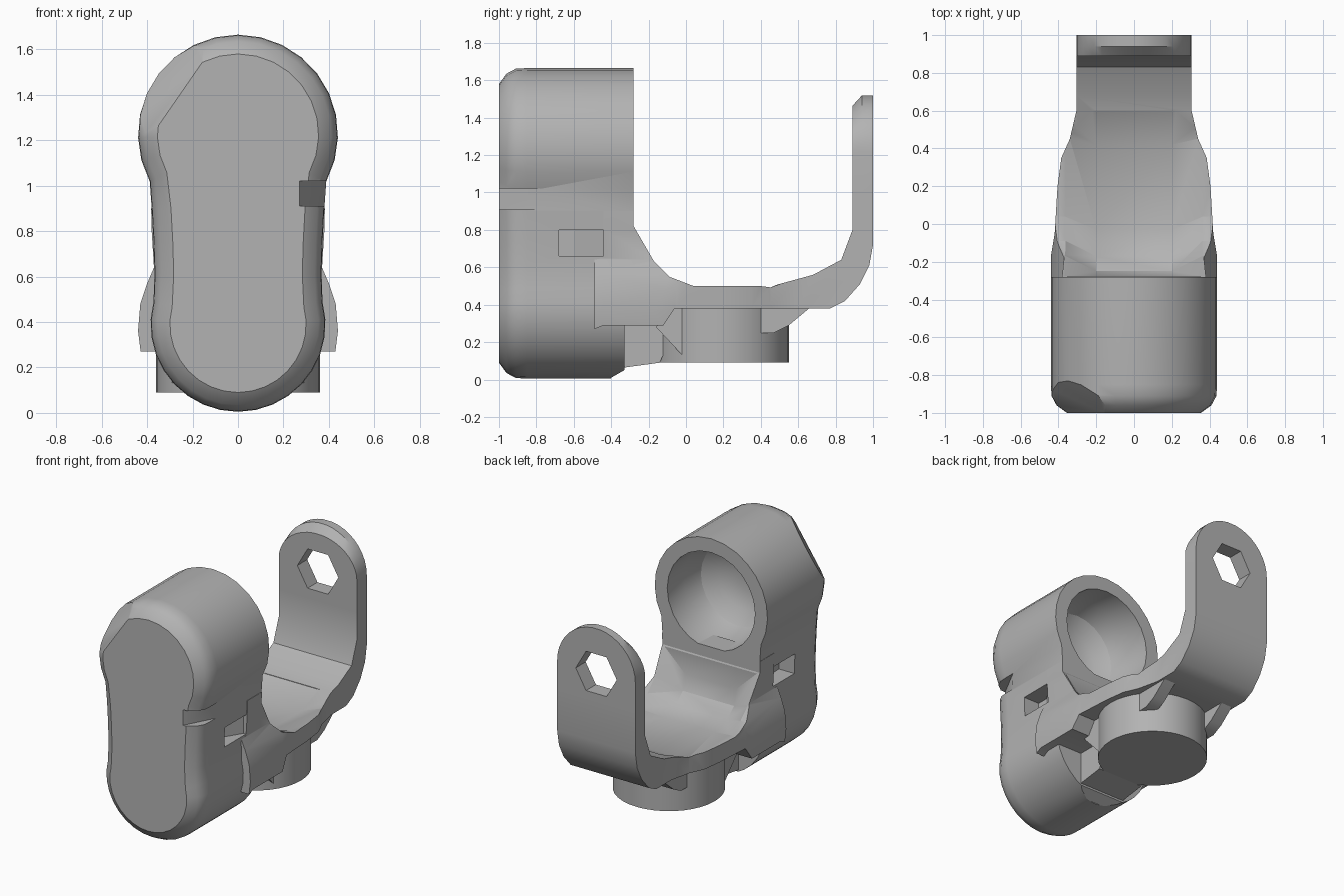
import bpy, bmesh
from math import sin, cos, pi, radians
from mathutils import Vector

old = bpy.data.objects.get("Cube")
if old:
    bpy.data.objects.remove(old, do_unlink=True)

grey = bpy.data.materials.new("plain grey")
grey.use_nodes = True
grey.diffuse_color = (0.45, 0.45, 0.45, 1)
grey.node_tree.nodes["Principled BSDF"].inputs["Base Color"].default_value = (0.45, 0.45, 0.45, 1)


def make(name, bm):
    bmesh.ops.recalc_face_normals(bm, faces=bm.faces[:])
    mesh = bpy.data.meshes.new(name)
    bm.to_mesh(mesh)
    bm.free()
    mesh.materials.append(grey)
    obj = bpy.data.objects.new(name, mesh)
    bpy.context.collection.objects.link(obj)
    return obj


def loft(name, rings):
    """Skin closed rings of equal length and cap both ends."""
    bm = bmesh.new()
    vs = [[bm.verts.new(p) for p in ring] for ring in rings]
    n = len(vs[0])
    for a, b in zip(vs, vs[1:]):
        for i in range(n):
            bm.faces.new((a[i], a[(i + 1) % n], b[(i + 1) % n], b[i]))
    bm.faces.new(vs[0])
    bm.faces.new(vs[-1])
    return make(name, bm)


def prism(name, pts, axis, lo, hi):
    """Extrude a 2D outline along x, y or z."""
    def at(p, d):
        q = list(p)
        q.insert("xyz".index(axis), d)
        return q
    return loft(name, [[at(p, d) for p in pts] for d in (lo, hi)])


def arc(cx, cy, r, start, end, n, squash=1):
    angles = [radians(start + (end - start) * i / n) for i in range(n + 1)]
    return [(cx + r * cos(a), cy + squash * r * sin(a)) for a in angles]


def mirrored(right):
    return right + [(-x, v) for x, v in reversed(right)]


def cut(obj, tool, mode="DIFFERENCE"):
    mod = obj.modifiers.new("cut", "BOOLEAN")
    mod.object, mod.operation, mod.solver = tool, mode, "EXACT"
    bpy.ops.object.select_all(action="DESELECT")
    bpy.context.view_layer.objects.active = obj
    obj.select_set(True)
    bpy.ops.object.modifier_apply(modifier=mod.name)
    bpy.data.objects.remove(tool, do_unlink=True)


# Waisted body with a rounded front edge
def body_ring(y, inset):
    lower = arc(0, 0.39, 0.385 - inset, -90, 15, 9)
    waist = [(0.368 - inset, 0.61), (0.372 - inset, 0.75), (0.38 - inset, 0.9)]
    upper = arc(0, 1.225, 0.44 - inset, -28, 90, 9)
    right = lower[1:] + waist + upper[:-1]
    ring = [lower[0]] + right + [upper[-1]] + [(-x, z) for x, z in reversed(right)]
    return [(x, y, z) for x, z in ring]


body = loft("body", [body_ring(y, i) for y, i in
                     ((-1, 0.085), (-0.96, 0.03), (-0.91, 0.003), (-0.85, 0), (-0.28, 0))])

# Worn facet on the upper front corner
bm = bmesh.new()
bm.from_mesh(body.data)
bmesh.ops.bisect_plane(bm, geom=bm.verts[:] + bm.edges[:] + bm.faces[:],
                       plane_co=Vector((-0.305, -0.925, 1.43)),
                       plane_no=Vector((-0.65, -0.6, 0.45)), clear_outer=True)
bmesh.ops.holes_fill(bm, edges=[e for e in bm.edges if e.is_boundary])
bm.to_mesh(body.data)
bm.free()

# Domed rear bore, lower rear relief, side pockets and front corner notch
cut(body, loft("bore", [[(x, y, z) for x, z in arc(0, 1.225, r, 0, 345, 23)]
                        for y, r in ((-0.2, 0.345), (-0.46, 0.338), (-0.58, 0.29),
                                     (-0.65, 0.2), (-0.68, 0.08))]))
cut(body, prism("relief", [(-0.4, -0.1), (-0.4, 0.01), (-0.33, 0.05), (-0.33, 0.29),
                           (0, 0.29), (0, -0.1)], "x", -0.6, 0.6))
pocket = [(0.6, -0.68), (0.25, -0.68), (0.25, -0.6), (0.35, -0.44), (0.6, -0.44)]
for s in (-1, 1):
    cut(body, prism("pocket", [(s * x, y) for x, y in pocket], "z", 0.66, 0.80))
cut(body, prism("notch", [(0.26, -1.02), (0.5, -1.02), (0.5, -0.57)], "z", 0.91, 1.02))

# Curved arm: side profile trimmed by its top and front outlines
profile = [(-0.49, 0.27), (-0.44, 0.29), (-0.12, 0.29), (-0.06, 0.38), (0.77, 0.38),
           (0.85, 0.42), (0.93, 0.51), (0.98, 0.61), (1, 0.72), (1, 1.6), (0.89, 1.6),
           (0.89, 0.80), (0.83, 0.64), (0.68, 0.56), (0.46, 0.50), (0.04, 0.50),
           (-0.09, 0.55), (-0.17, 0.63), (-0.28, 0.82), (-0.28, 0.9), (-0.44, 0.9),
           (-0.44, 0.65), (-0.49, 0.64)]
arm = prism("arm", profile, "x", -0.5, 0.5)
plan = [(0.45, -0.6), (0.44, -0.17), (0.42, -0.05), (0.405, 0.2), (0.385, 0.35),
        (0.34, 0.45), (0.305, 0.6), (0.305, 1.1)]
cut(arm, prism("plan", mirrored(plan), "z", 0, 2), "INTERSECT")
front = [(0.42, 0.2), (0.44, 0.36), (0.43, 0.48), (0.40, 0.57), (0.37, 0.64), (0.38, 0.8),
         (0.385, 1.0), (0.305, 1.0)]
cut(arm, loft("front", [[(x, y, z) for x, z in
                         mirrored(front + arc(0, 1.215, 0.305, 0, 84, 9, k))]
                        for y, k in ((-1, 0.82), (0.89, 0.82), (0.94, 1), (1.2, 1))]),
    "INTERSECT")

# Hexagonal hole through the upright and dished floor
cut(arm, prism("hex", arc(0, 1.2, 0.16, 0, 300, 5), "y", 0.7, 1.2))
rim = [(-0.275, 1.0), (-0.275, 0.82), (-0.165, 0.63), (-0.085, 0.552), (0.04, 0.502),
       (0.46, 0.502), (0.6, 0.56), (0.6, 1.0)]
floor = [(-0.275, 1.0), (-0.275, 0.66), (-0.25, 0.55), (-0.17, 0.48), (-0.03, 0.45),
         (0.42, 0.45), (0.6, 0.535), (0.6, 1.0)]
cut(arm, loft("dish", [[(x, y, z) for y, z in side] for x, side in
                       ((-0.37, rim), (-0.2, floor), (0.2, floor), (0.37, rim))]))

# Round foot under the arm
foot = prism("foot", arc(0, 0.19, 0.36, 0, 350, 35), "z", 0.09, 0.42)

# Web joining foot and body, and gussets beside the foot
web = prism("lower_web", [(-0.36, 0.06), (-0.14, 0.09), (-0.05, 0.3), (-0.36, 0.3)],
            "x", -0.18, 0.18)
parts = [body, arm, foot, web]
for s, side in ((1, "left"), (-1, "right")):
    lo, hi = sorted((s * 0.2, s * 0.29))
    parts.append(prism(side + "_rear_gusset", [(0.4, 0.25), (0.47, 0.25), (0.55, 0.29),
                                               (0.67, 0.39), (0.4, 0.39)], "x", lo, hi))
    parts.append(prism(side + "_front_gusset", [(0.05, 0.12), (-0.02, 0.13), (-0.16, 0.28),
                                                (-0.1, 0.39), (0.05, 0.39)], "x", lo, hi))

# Smooth curved faces, keeping hard edges
bpy.ops.object.select_all(action="DESELECT")
for p in parts:
    p.select_set(True)
bpy.context.view_layer.objects.active = body
bpy.ops.object.shade_smooth_by_angle(angle=radians(30))
